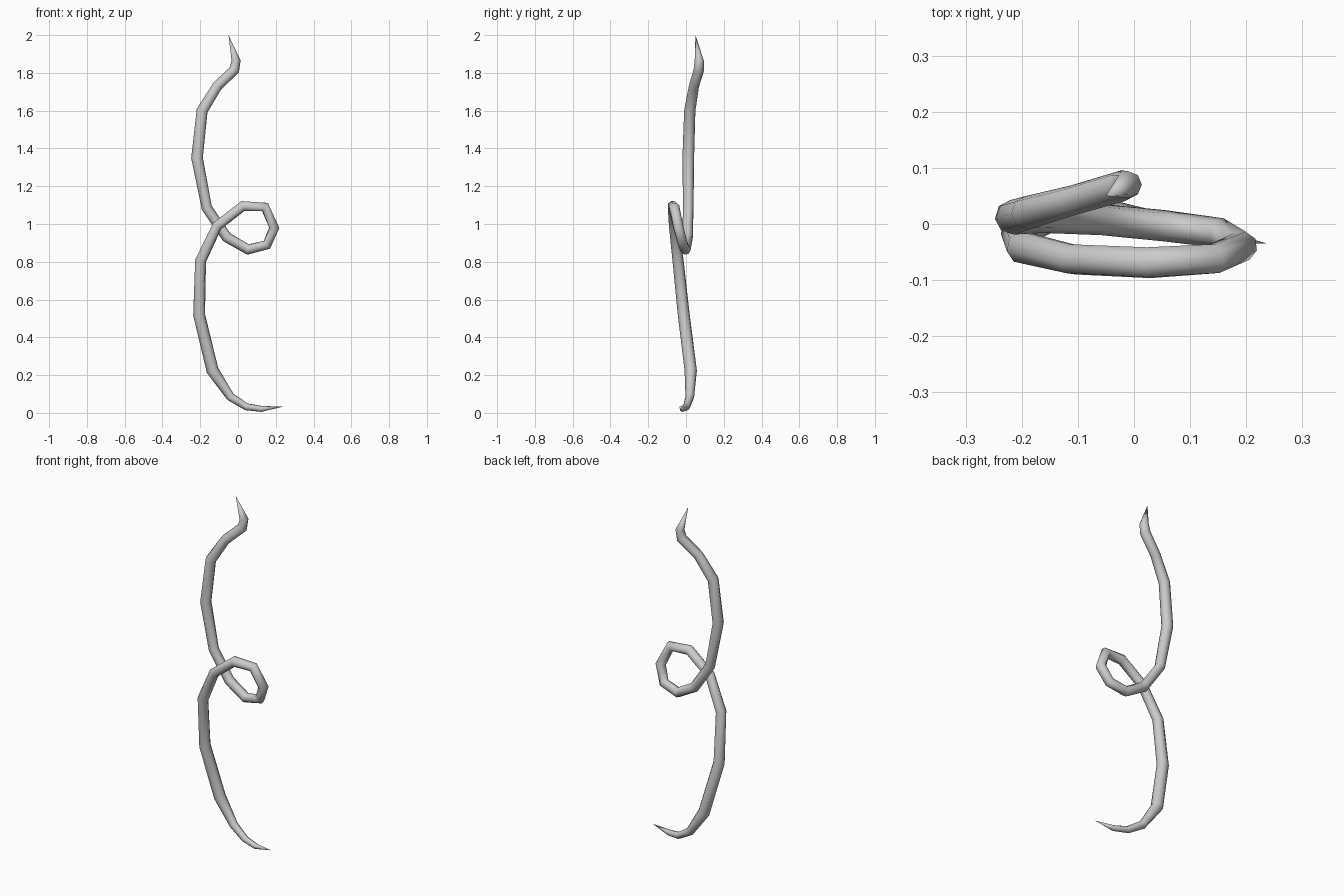
import bpy, bmesh, math
from mathutils import Vector

if "Cube" in bpy.data.objects:
    bpy.data.objects.remove(bpy.data.objects["Cube"])

SIDES = 8

# Centre line from top tip to bottom tip: x, y, z, radius
PATH = [
    (-.05, .05, 2.0, 0), (-.01, .07, 1.865, .024), (-.02, .068, 1.815, .028),
    (-.11, .042, 1.73, .027), (-.19, .02, 1.6, .03), (-.217, .012, 1.35, .031),
    (-.165, .012, 1.085, .028), (-.06, .008, .93, .028), (.053, -.003, .865, .028),
    (.153, -.016, .89, .027), (.192, -.04, .98, .028), (.143, -.062, 1.09, .028),
    (.026, -.069, 1.095, .029), (-.11, -.063, .99, .028), (-.198, -.042, .805, .03),
    (-.206, -.012, .52, .032), (-.135, .025, .225, .033), (-.04, .02, .085, .023),
    (.045, .003, .032, .019), (.125, -.018, .021, .016), (.238, -.035, .033, 0),
]


def sweep(name, path, sides):
    pts = [Vector(p[:3]) for p in path]
    bm = bmesh.new()
    normal = Vector((0, 1, 0))
    rings = []
    for i in range(1, len(pts) - 1):
        a = (pts[i] - pts[i - 1]).normalized()
        b = (pts[i + 1] - pts[i]).normalized()
        t = (a + b).normalized()
        # Carry the frame along the path so the tube does not twist
        normal = (normal - t * normal.dot(t)).normalized()
        side = t.cross(normal)
        r = path[i][3]
        rings.append([bm.verts.new(pts[i] + r * (
            normal * math.cos(math.tau * k / sides) + side * math.sin(math.tau * k / sides)))
            for k in range(sides)])
    for r0, r1 in zip(rings, rings[1:]):
        for k in range(sides):
            n = (k + 1) % sides
            bm.faces.new((r0[k], r0[n], r1[n], r1[k]))
    # Pointed ends
    for tip, ring in ((pts[0], rings[0]), (pts[-1], rings[-1])):
        v = bm.verts.new(tip)
        for k in range(sides):
            bm.faces.new((v, ring[k], ring[(k + 1) % sides]))
    bmesh.ops.recalc_face_normals(bm, faces=bm.faces)
    for f in bm.faces:
        f.smooth = True
    mesh = bpy.data.meshes.new(name)
    bm.to_mesh(mesh)
    bm.free()
    ob = bpy.data.objects.new(name, mesh)
    bpy.context.collection.objects.link(ob)
    return ob


# Curled tendril with one loop
sweep("tendril", PATH, SIDES)
